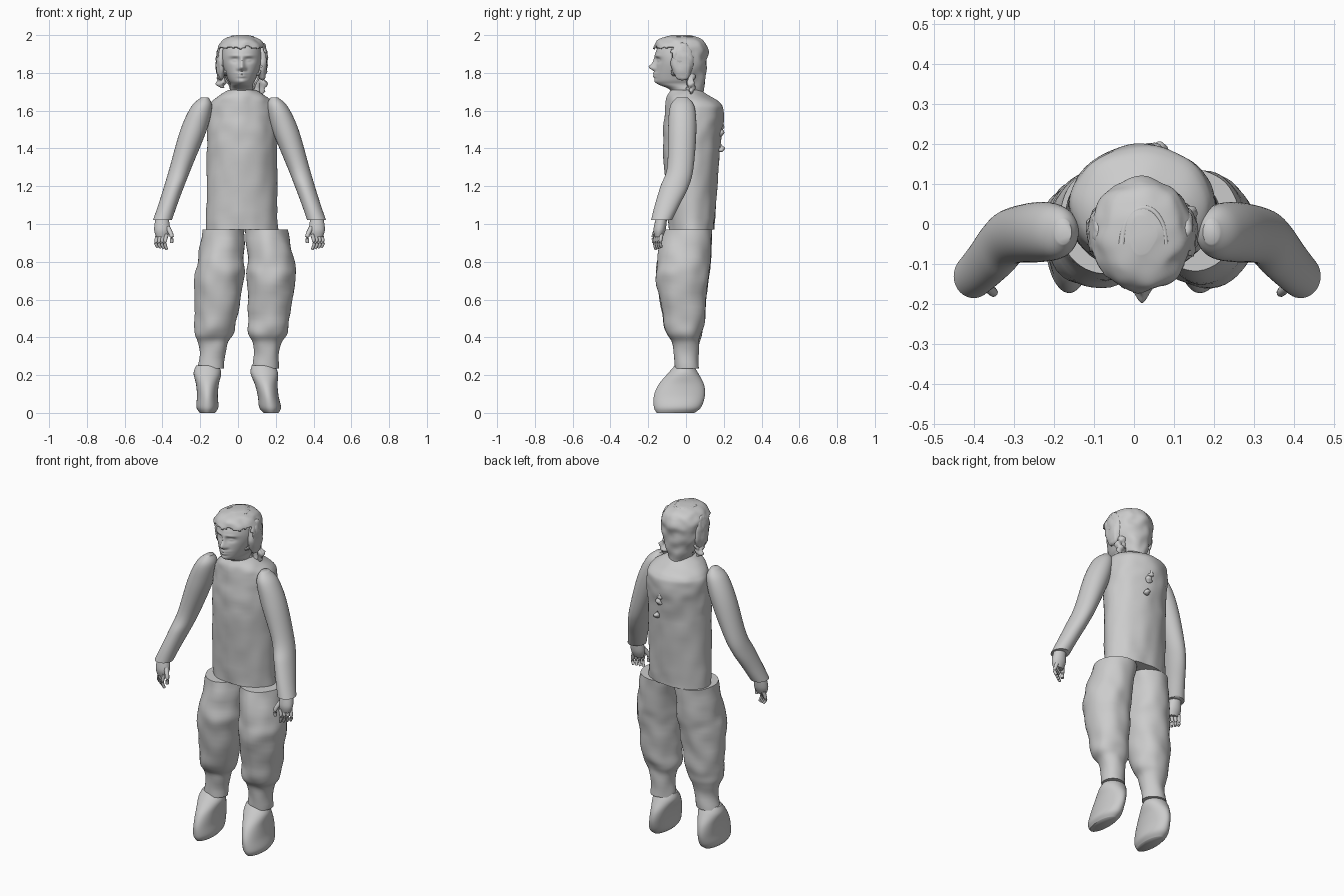
import bpy, bmesh, math
from mathutils import Vector, noise

default_cube = bpy.data.objects.get("Cube")
if default_cube:
    bpy.data.objects.remove(default_cube, do_unlink=True)

grey = bpy.data.materials.new("plain grey")
grey.use_nodes = True
shade = (.6, .6, .6, 1)
grey.diffuse_color = shade
grey.node_tree.nodes["Principled BSDF"].inputs["Base Color"].default_value = shade


def finish(bm, name):
    """Turn a bmesh into a smooth shaded grey object."""
    bmesh.ops.recalc_face_normals(bm, faces=bm.faces)
    mesh = bpy.data.meshes.new(name)
    bm.to_mesh(mesh)
    bm.free()
    obj = bpy.data.objects.new(name, mesh)
    bpy.context.collection.objects.link(obj)
    mesh.materials.append(grey)
    bpy.ops.object.select_all(action="DESELECT")
    obj.select_set(True)
    bpy.context.view_layer.objects.active = obj
    bpy.ops.object.shade_smooth_by_angle(angle=math.radians(60))
    return obj


def spline_rows(rows, steps):
    """Blend neighbouring rows with a Catmull-Rom spline."""
    rows = [Vector(row) for row in rows]
    padded = [rows[0], *rows, rows[-1]]
    blended = []
    for before, start, end, after in zip(padded, padded[1:], padded[2:], padded[3:]):
        leave, arrive = (end - before) / 2, (after - start) / 2
        for step in range(steps):
            t = step / steps
            ease = t * t * (3 - 2 * t)
            blended.append(start.lerp(end, ease)
                           + leave * t * (1 - t) ** 2 - arrive * t * t * (1 - t))
    return blended + [rows[-1]]


def roughen(bm, middle, amount, grain):
    """Push vertices in and out sideways with soft noise."""
    for vert in bm.verts:
        outward = vert.co - middle
        outward.z = 0
        if outward.length > 0:
            vert.co += outward.normalized() * amount * noise.noise(vert.co * grain)


def loft(rows, x_rule, steps=6, sides=48):
    """Skin oval rings given as (z, y, half width, half depth); x follows z by a rule."""
    bm = bmesh.new()
    rings = []
    for z, y, wide, deep in spline_rows(rows, steps):
        angles = [math.tau * k / sides for k in range(sides)]
        rings.append([bm.verts.new((x_rule(z) + wide * math.cos(a), y + deep * math.sin(a), z))
                      for a in angles])
    for low, high in zip(rings, rings[1:]):
        for k in range(sides):
            n = (k + 1) % sides
            bm.faces.new((low[k], low[n], high[n], high[k]))
    bm.faces.new(rings[0][::-1])
    bm.faces.new(rings[-1])
    return bm


def blob(name, centre, size, rough=0):
    """Stretched ball, optionally ragged."""
    bm = bmesh.new()
    bmesh.ops.create_uvsphere(bm, u_segments=24, v_segments=16, radius=1)
    bmesh.ops.scale(bm, vec=size, verts=bm.verts)
    bmesh.ops.translate(bm, vec=centre, verts=bm.verts)
    roughen(bm, Vector(centre), rough, 40)
    return finish(bm, name)


def tube(name, points, radius):
    """Round tube along a smooth path, thinner toward the end."""
    bm = bmesh.new()
    path = spline_rows(points, 5)
    sides = 10
    rings = []
    for i, point in enumerate(path):
        along = path[min(i + 1, len(path) - 1)] - path[max(i - 1, 0)]
        turn = along.to_track_quat("Z", "Y")
        size = radius * (1 - .4 * i / len(path))
        rings.append([bm.verts.new(point + turn @ Vector(
            (size * math.cos(math.tau * k / sides), size * math.sin(math.tau * k / sides), 0)))
            for k in range(sides)])
    for low, high in zip(rings, rings[1:]):
        for k in range(sides):
            n = (k + 1) % sides
            bm.faces.new((low[k], low[n], high[n], high[k]))
    bm.faces.new(rings[0])
    bm.faces.new(rings[-1])
    return finish(bm, name)


def body_line(z):
    return .02


# Long tunic, straight at the hem and rounded over the shoulders
tunic = [(.97, .03, .19, .12), (1.4, .03, .185, .15), (1.58, .045, .18, .155),
         (1.64, .04, .165, .145), (1.68, .01, .12, .11), (1.71, 0, .07, .08)]
bm = loft(tunic, body_line, 10, 64)
roughen(bm, Vector((.02, 0, 0)), .007, 14)
finish(bm, "tunic")

# Small torn creases on the upper back
for i, z in enumerate((1.52, 1.48, 1.4)):
    blob(f"back_crease_{i}", (.04 + .01 * i, .185, z), (.015, .012, .02), .02)

# Baggy trousers, each leg following its own stance
trousers = [(.97, .01, .112, .13), (.8, -.01, .125, .14), (.7, -.02, .13, .135),
            (.5, -.01, .11, .11), (.42, -.01, .1, .095), (.36, 0, .075, .07),
            (.235, 0, .066, .06)]
stances = {"right": lambda z: -.215 + .14 * math.sqrt(z),
           "left": lambda z: .14 + .035 * math.sin(math.pi * z * z)}
for side, stance in stances.items():
    bm = loft(trousers, stance)
    roughen(bm, Vector((stance(.5), 0, 0)), .012, 11)
    finish(bm, f"{side}_trouser_leg")

# Soft boots with the toes forward
boot = [(.25, -.01, .06, .05), (.21, -.015, .073, .08), (.15, -.025, .06, .12),
        (.09, -.035, .055, .135), (.03, -.045, .058, .125), (0, -.055, .04, .1)]
for side, stance in {"right": lambda z: -.162, "left": lambda z: .175 - .17 * z}.items():
    finish(loft(boot, stance), f"{side}_boot")

# Sleeves and hands, mirrored about a slightly offset centre
sleeve = [(1.67, -.02, .02, .03), (1.62, -.02, .055, .065), (1.5, -.02, .07, .075),
          (1.3, -.03, .058, .07), (1.2, -.06, .053, .075), (1.1, -.1, .05, .065),
          (1.02, -.13, .05, .055)]
palm = [(1.03, -.13, .035, .03), (.97, -.14, .042, .032), (.93, -.145, .03, .02)]
for side, sign in (("right", -1), ("left", 1)):
    def mirror(x):
        return .008 + sign * x

    finish(loft(sleeve, lambda z: mirror(.76 - .345 * z)), f"{side}_sleeve")
    finish(loft(palm, lambda z: mirror(.41)), f"{side}_palm")
    for f in range(4):
        x, y, tip = .385 + .016 * f, -.16 + .01 * f, .865 + .004 * f
        tube(f"{side}_finger_{f}", [(mirror(x), y, .945), (mirror(x + .01), y - .006, .9),
                                    (mirror(x), y, tip)], .011)
    tube(f"{side}_thumb", [(mirror(.38), -.15, .98), (mirror(.36), -.17, .94),
                           (mirror(.36), -.17, .9)], .014)

# Head and neck
skull = [(1.66, 0, .06, .07), (1.71, 0, .06, .085), (1.74, -.03, .06, .115),
         (1.77, -.037, .075, .125), (1.85, -.03, .105, .13), (1.91, -.03, .105, .13),
         (1.96, -.03, .09, .1), (1.99, -.02, .05, .06)]
bm = loft(skull, body_line, 14, 128)

# Face features, pressed into the front: offset from centre, height, width, tallness, push
features = {"nose_tip": (0, 1.83, .011, .012, .03), "nose_bridge": (0, 1.856, .009, .02, .015),
            "nostril": (.016, 1.822, .008, .008, .01), "socket": (.037, 1.868, .017, .01, -.013),
            "eye": (.037, 1.866, .01, .005, .007), "brow": (.036, 1.89, .02, .006, .005),
            "upper_lip": (0, 1.797, .02, .005, .012), "lower_lip": (0, 1.782, .016, .005, .012),
            "chin": (0, 1.755, .018, .012, .008)}
for vert in bm.verts:
    if vert.co.y < -.06:
        across, height = abs(vert.co.x - body_line(0)), vert.co.z
        for offset, level, wide, tall, push in features.values():
            spread = ((across - offset) / wide) ** 2 + ((height - level) / tall) ** 2
            vert.co.y -= push * math.exp(-spread / 2)
finish(bm, "head")

# Hair cap, cut open around the face with a ragged edge
cap = [(1.69, .01, .055, .085), (1.76, 0, .085, .105), (1.86, -.03, .13, .14),
       (1.92, -.03, .13, .145), (1.96, -.03, .11, .13), (1.985, -.03, .08, .1),
       (2, -.03, .03, .05)]
bm = loft(cap, body_line, 8, 72)
roughen(bm, Vector((.02, -.03, 0)), .01, 20)
opened = []
for face in bm.faces:
    spot = face.calc_center_median()
    ragged = .015 * noise.noise(spot * 40)
    face_side = spot.z < 1.935 + ragged and spot.y < -.075 + ragged
    under_jaw = spot.z < 1.78 and spot.y < ragged
    if face_side or under_jaw:
        opened.append(face)
bmesh.ops.delete(bm, geom=opened, context="FACES")
hair = finish(bm, "hair_cap")
hair.modifiers.new("thickness", "SOLIDIFY").thickness = .008

# Side locks, ragged tufts and the loop on the crown
for side, sign in (("right", -1), ("left", 1)):
    blob(f"{side}_side_lock", (.02 + sign * .11, -.02, 1.86), (.027, .06, .1), .01)
blob("left_tuft", (.115, .025, 1.74), (.032, .015, .055), .025)
blob("right_tuft", (-.085, 0, 1.765), (.025, .02, .045), .025)
arch = [math.pi * k / 6 for k in range(7)]
tube("crown_loop", [(.025 - .055 * math.cos(a), -.05 + .09 * math.sin(a), 1.988) for a in arch], .01)
